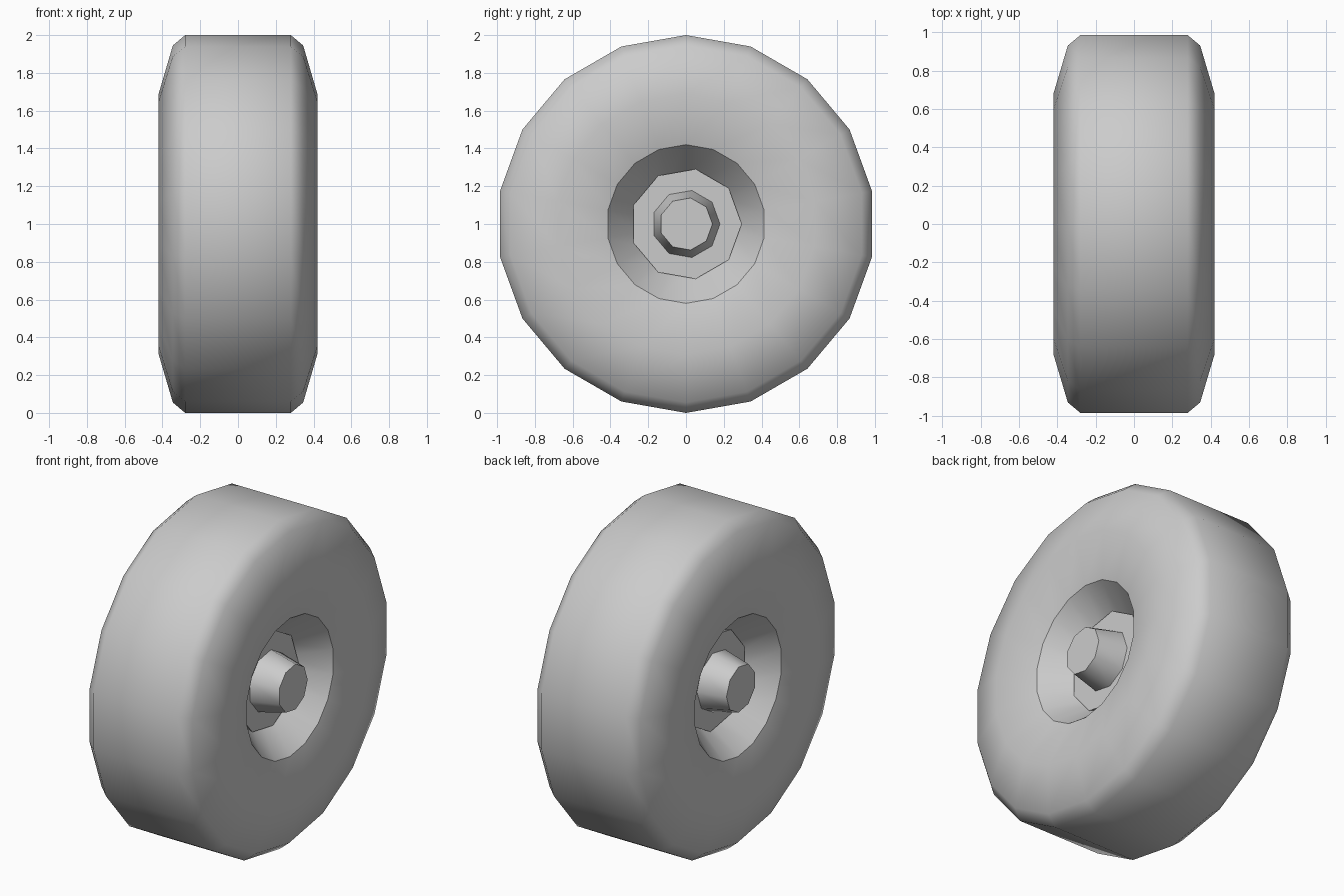
import bpy
import bmesh
from math import cos, sin, radians, tau

cube = bpy.data.objects.get("Cube")
if cube:
    bpy.data.objects.remove(cube, do_unlink=True)

grey = bpy.data.materials.new("plain_grey")
grey.use_nodes = True
colour = (0.6, 0.6, 0.6, 1)
grey.diffuse_color = colour
grey.node_tree.nodes["Principled BSDF"].inputs["Base Color"].default_value = colour


def lathe(name, profile, sides, phase=0.0, capped=False):
    """Revolve (x, radius) points about the axle, which runs along x at z = 1."""
    bm = bmesh.new()
    rings = []
    for x, r in profile:
        rings.append([bm.verts.new((x, r * cos(phase + tau * i / sides),
                                    1 + r * sin(phase + tau * i / sides)))
                      for i in range(sides)])
    for a, b in zip(rings, rings[1:]):
        for i in range(sides):
            j = (i + 1) % sides
            bm.faces.new((a[i], a[j], b[j], b[i]))
    if capped:
        bm.faces.new(rings[0])
        bm.faces.new(rings[-1])
    bmesh.ops.recalc_face_normals(bm, faces=bm.faces)
    mesh = bpy.data.meshes.new(name)
    bm.to_mesh(mesh)
    bm.free()
    mesh.materials.append(grey)
    obj = bpy.data.objects.new(name, mesh)
    bpy.context.collection.objects.link(obj)
    bpy.ops.object.select_all(action='DESELECT')
    obj.select_set(True)
    bpy.context.view_layer.objects.active = obj
    bpy.ops.object.shade_smooth_by_angle(angle=radians(50))
    return obj


def mirrored(half):
    """Complete a half profile with its opposite side."""
    return [(-x, r) for x, r in reversed(half)] + half


# Tyre: tread, shoulders and slightly dished side walls
lathe("tyre", mirrored([(0.28, 1.0), (0.345, 0.945), (0.42, 0.69), (0.35, 0.42)]),
      18, radians(90))

# Conical wells on both sides, kept separate for a crisp rim
for side, label in ((1, "left"), (-1, "right")):
    well = lathe(label + "_well", [(side * 0.35, 0.42), (side * 0.15, 0.26)],
                 18, radians(90))
    # the open cone faces outwards, towards the axle
    if well.data.polygons[0].normal.x * side < 0:
        well.data.flip_normals()

# Hub with tapered axle ends
lathe("hub", mirrored([(0.2, 0.295), (0.2, 0.18), (0.37, 0.14)]), 9, capped=True)
